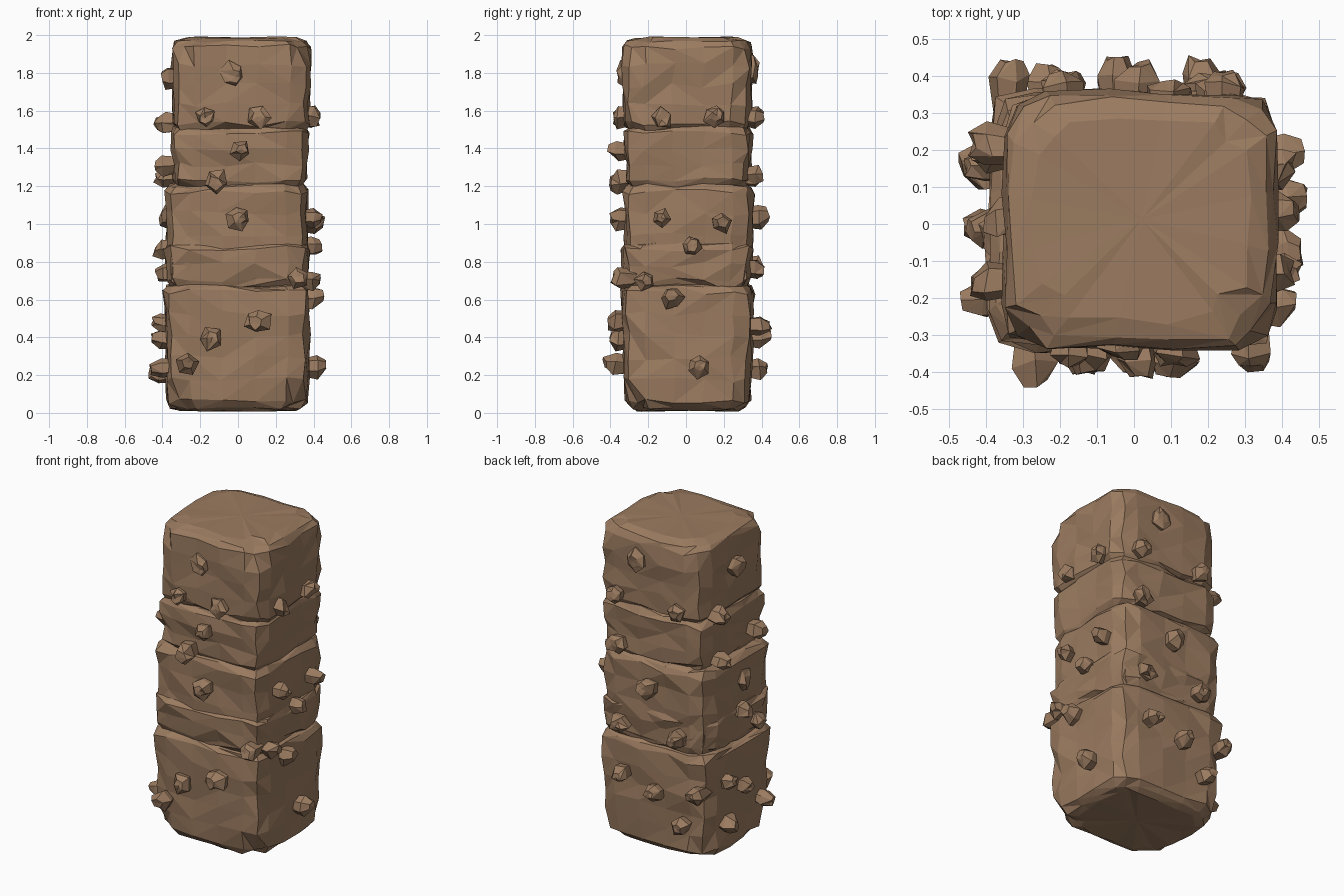
import bpy, bmesh, math, random
from mathutils import Vector

if "Cube" in bpy.data.objects:
    bpy.data.objects.remove(bpy.data.objects["Cube"])

random.seed(11)
rock = bpy.data.materials.new("brown rock")
rock.diffuse_color = (0.33, 0.2, 0.118, 1)
rock.use_nodes = True
rock.node_tree.nodes["Principled BSDF"].inputs["Base Color"].default_value = rock.diffuse_color


def finish(bm, name):
    bmesh.ops.recalc_face_normals(bm, faces=bm.faces)
    me = bpy.data.meshes.new(name)
    bm.to_mesh(me)
    bm.free()
    me.materials.append(rock)
    ob = bpy.data.objects.new(name, me)
    bpy.context.collection.objects.link(ob)


def loft(bm, rings):
    """Skin closed rings of points with triangles and cap both ends."""
    vs = [[bm.verts.new(p) for p in r] for r in rings]
    n = len(vs[0])
    for a, b in zip(vs, vs[1:]):
        for i in range(n):
            j = (i + 1) % n
            if random.random() < 0.5:
                bm.faces.new((a[i], a[j], b[j]))
                bm.faces.new((a[i], b[j], b[i]))
            else:
                bm.faces.new((a[i], a[j], b[i]))
                bm.faces.new((a[j], b[j], b[i]))
    for ring in (vs[0], vs[-1]):
        c = bm.verts.new(sum((v.co for v in ring), Vector()) / n)
        for i in range(n):
            bm.faces.new((ring[i], ring[(i + 1) % n], c))


# rounded square outline, five points per side
OUTLINE = []
for k in range(4):
    for t in (-0.93, -0.68, -0.22, 0.25, 0.7):
        x, y = (0.93 if t == -0.93 else 1), t
        for _ in range(k):
            x, y = -y, x
        OUTLINE.append((x, y))


def block(name, z0, z1, hx, hy, cx, cy=.01):
    """Stone block with rough sides and worn edges at both ends."""
    bm = bmesh.new()
    steps = max(2, round((z1 - z0) / 0.14))
    levels = [(z0, .08), (z0 + .012, .04)]
    levels += [(z0 + .05 + (z1 - z0 - .1) * i / steps, .014 * (1 - i / steps)) for i in range(steps + 1)]
    levels += [(z1 - .02, .02), (z1, .075)]
    rings = []
    for z, inset in levels:
        # the pillar's very top and bottom are rounder at the corners
        wear = max(0, .12 - min(z, 2 - z)) * 1.6
        wob = .006 if z < .03 or z > 1.96 else .016
        ring = []
        for x, y in OUTLINE:
            corner = max(0, min(abs(x), abs(y)) - .6) / .33
            f = 1 - wear * corner * (1.2 if y < 0 else .7)
            ring.append(Vector((cx + x * f * (hx - inset) + random.uniform(-.012, .012),
                                cy + y * f * (hy - inset) + random.uniform(-.012, .012),
                                z + random.uniform(-wob, wob))))
        rings.append(ring)
    loft(bm, rings)
    finish(bm, name)


# stacked blocks with overhanging ledges
block("bottom_block", .012, .69, .385, .347, -.005)
block("lower_middle_block", .65, .92, .382, .345, -.003, .004)
block("upper_middle_block", .66, 1.22, .375, .343, -.008, .013)
block("upper_block", 1.18, 1.53, .362, .337, .008)
block("top_block", 1.48, 1.988, .367, .347, .018)


def chip(bm, side, u, z):
    """Uneven faceted stub growing out of one side, longer low on the pillar."""
    base = {"front": .325, "back": .345, "right": .365, "left": .355}[side]
    out = random.uniform(.055, .09) if z < 1.65 else random.uniform(.03, .045)
    if z < .65:
        out += .025
    r = random.uniform(.05, .07)
    n = random.choice((5, 6))
    turn = random.uniform(0, 6.28)
    lean_u, lean_z = random.uniform(-.4, .4) * r, random.uniform(-.4, .4) * r
    rings = []
    for d, s in ((-.07, .7), (out * .5, 1), (out, .55)):
        ring = []
        for i in range(n):
            a = turn + i * 2 * math.pi / n
            q = s * r * random.uniform(.75, 1.2)
            f = max(0, d / out)
            cu, cz = u + lean_u * f + q * math.cos(a), z + lean_z * f + q * math.sin(a)
            e = base + d + random.uniform(-.015, .012)
            ring.append(Vector({"front": (cu, -e, cz), "back": (cu, e, cz),
                                "right": (e, cu, cz), "left": (-e, cu, cz)}[side]))
        rings.append(ring)
    loft(bm, rings)


# chips per side: position across and height
CHIPS = {
    "front": [(-.04, 1.8), (-.17, 1.57), (.11, 1.57), (0, 1.38), (-.11, 1.24), (0, 1.03),
              (.32, .71), (.11, .5), (-.16, .39), (-.28, .25)],
    "right": [(-.13, 1.57), (.15, 1.57), (-.14, 1.03), (.17, 1.01), (.03, .88),
              (-.22, .71), (-.07, .6), (.06, .24)],
    "back": [(.09, 1.82), (.24, 1.57), (-.18, 1.56), (.22, 1.25), (0, 1.03), (.2, .77),
             (-.2, .77), (.18, .46), (-.05, .4), (-.22, .23), (-.34, .45)],
    "left": [(.03, 1.78), (.2, 1.53), (-.15, 1.32), (.2, 1.25), (-.05, 1.05),
             (0, .88), (-.17, .75), (.15, .47), (-.02, .38), (.14, .21), (-.2, .25)],
}
for side, spots in CHIPS.items():
    bm = bmesh.new()
    for u, z in spots:
        chip(bm, side, u, z)
    finish(bm, side + "_rock_chips")
